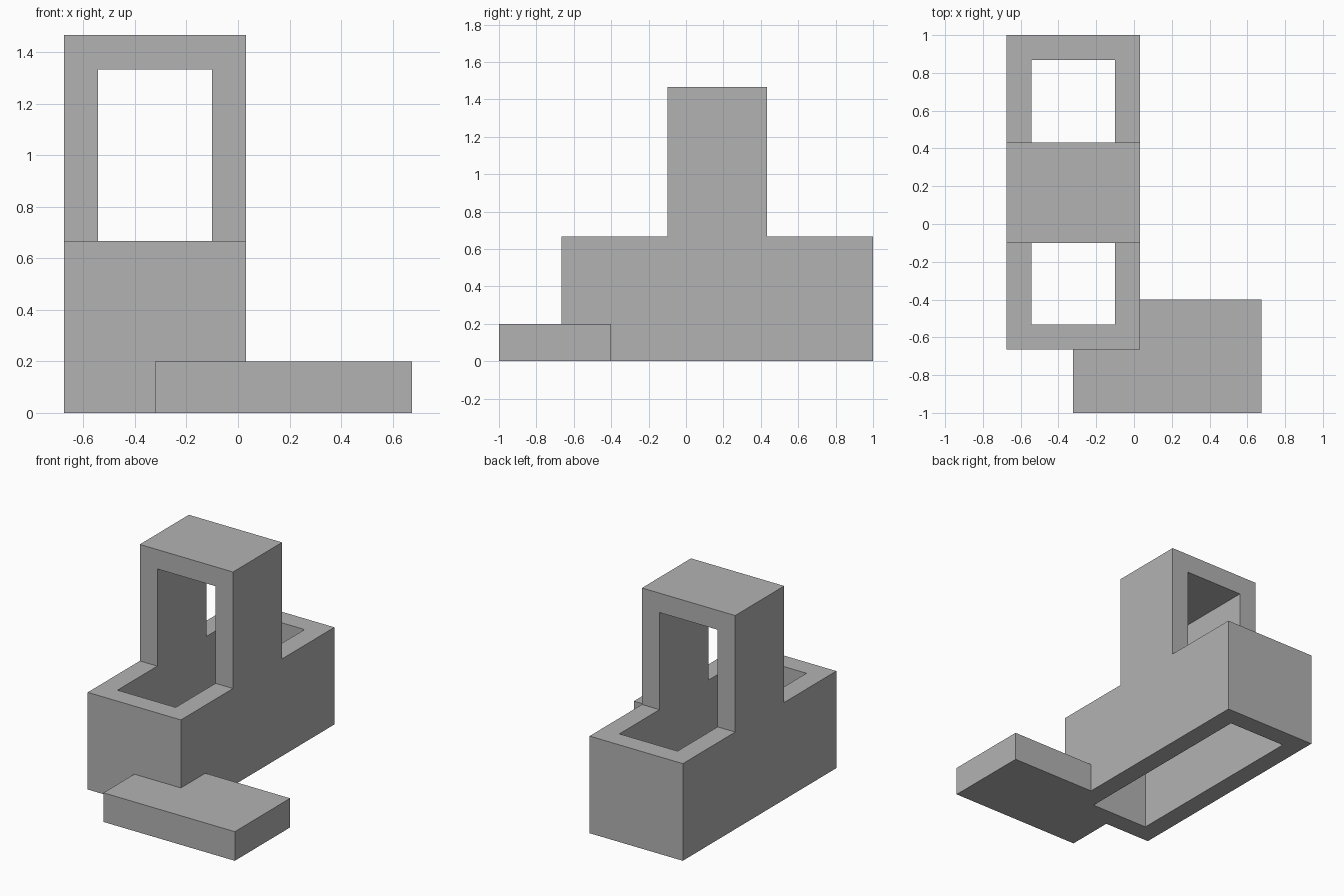
import bpy
import bmesh

cube = bpy.data.objects.get("Cube")
if cube:
    bpy.data.objects.remove(cube, do_unlink=True)

grey = bpy.data.materials.new("plain grey")
grey.use_nodes = True
colour = (0.45, 0.45, 0.45, 1)
grey.diffuse_color = colour
grey.node_tree.nodes["Principled BSDF"].inputs["Base Color"].default_value = colour


def prism(name, outline, x0, x1):
    """Extrude a (y, z) side outline from x0 to x1."""
    bm = bmesh.new()
    face = bm.faces.new([bm.verts.new((x0, y, z)) for y, z in outline])
    result = bmesh.ops.extrude_face_region(bm, geom=[face])
    moved = [v for v in result["geom"] if isinstance(v, bmesh.types.BMVert)]
    bmesh.ops.translate(bm, verts=moved, vec=(x1 - x0, 0, 0))
    bmesh.ops.recalc_face_normals(bm, faces=bm.faces)
    mesh = bpy.data.meshes.new(name)
    bm.to_mesh(mesh)
    bm.free()
    mesh.materials.append(grey)
    obj = bpy.data.objects.new(name, mesh)
    bpy.context.collection.objects.link(obj)
    return obj


def block(name, x, y, z):
    return prism(name, [(y[0], z[0]), (y[1], z[0]), (y[1], z[1]), (y[0], z[1])], *x)


def boolean(target, tool, operation):
    mod = target.modifiers.new(tool.name, "BOOLEAN")
    mod.operation = operation
    mod.solver = "EXACT"
    mod.object = tool
    bpy.context.view_layer.objects.active = target
    bpy.ops.object.modifier_apply(modifier=mod.name)
    bpy.data.objects.remove(tool, do_unlink=True)


# Long hall with a taller tower across its middle
front, back, eaves, top = -0.665, 1.0, 0.667, 1.467
tower_front, tower_back = -0.1, 0.432
building = prism("hollow_building", [
    (front, 0), (back, 0), (back, eaves), (tower_back, eaves),
    (tower_back, top), (tower_front, top), (tower_front, eaves), (front, eaves),
], -0.676, 0.032)

# Low corner platform
platform = block("corner_platform", (-0.322, 0.676), (-1.0, -0.4), (0, 0.2))
boolean(building, platform, "UNION")

# One cavity opens the floor, the hall roof and the tower passage
wall = 0.133
cavity = block("cavity", (-0.676 + wall, 0.032 - wall),
               (front + wall, back - wall), (-0.2, top - wall))
boolean(building, cavity, "DIFFERENCE")
